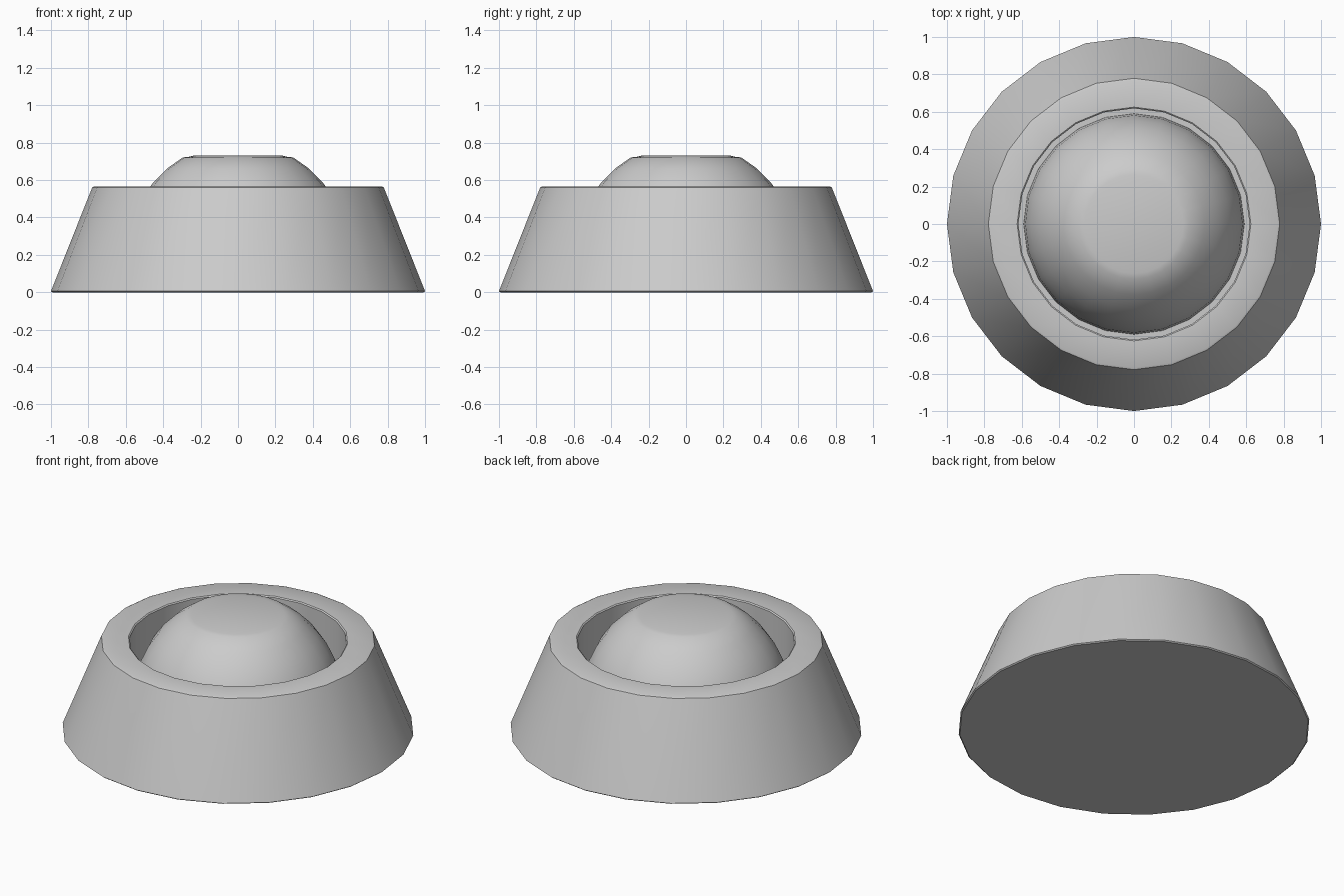
import bpy, bmesh
from math import radians, cos, sin, tau, sqrt

if "Cube" in bpy.data.objects:
    bpy.data.objects.remove(bpy.data.objects["Cube"])

SIDES = 24

def lathe(name, profile):
    # Revolve an (r, z) profile; a zero radius becomes a single pole
    bm = bmesh.new()
    rings = []
    for r, z in profile:
        if r == 0:
            rings.append([bm.verts.new((0, 0, z))] * SIDES)
        else:
            rings.append([bm.verts.new((r * cos(tau * i / SIDES), r * sin(tau * i / SIDES), z))
                          for i in range(SIDES)])
    for a, b in zip(rings, rings[1:]):
        for i in range(SIDES):
            j = (i + 1) % SIDES
            bm.faces.new(list(dict.fromkeys((a[i], a[j], b[j], b[i]))))
    bmesh.ops.recalc_face_normals(bm, faces=bm.faces)
    mesh = bpy.data.meshes.new(name)
    bm.to_mesh(mesh)
    bm.free()
    obj = bpy.data.objects.new(name, mesh)
    bpy.context.collection.objects.link(obj)
    bpy.ops.object.select_all(action='DESELECT')
    obj.select_set(True)
    bpy.context.view_layer.objects.active = obj
    bpy.ops.object.shade_smooth_by_angle(angle=radians(35))
    return obj

# Tapered housing with softened rim and open socket
lathe("housing", [(0, 0), (0.993, 0), (1, 0.006), (0.783, 0.552), (0.779, 0.561),
                  (0.768, 0.566), (0.625, 0.566), (0.618, 0.56), (0.618, 0.2), (0, 0.2)])

# Flat-topped dome button sitting in the socket
R, C = 0.59, 0.21
angles = [0, 10, 20, 30, 40, 50, 60]
dome = [(0, 0.2), (R, 0.2)] + [(R * cos(radians(a)), C + R * sin(radians(a))) for a in angles]
dome += [(0.265, 0.724), (0.24, 0.73), (0, 0.73)]
lathe("dome_button", dome)
